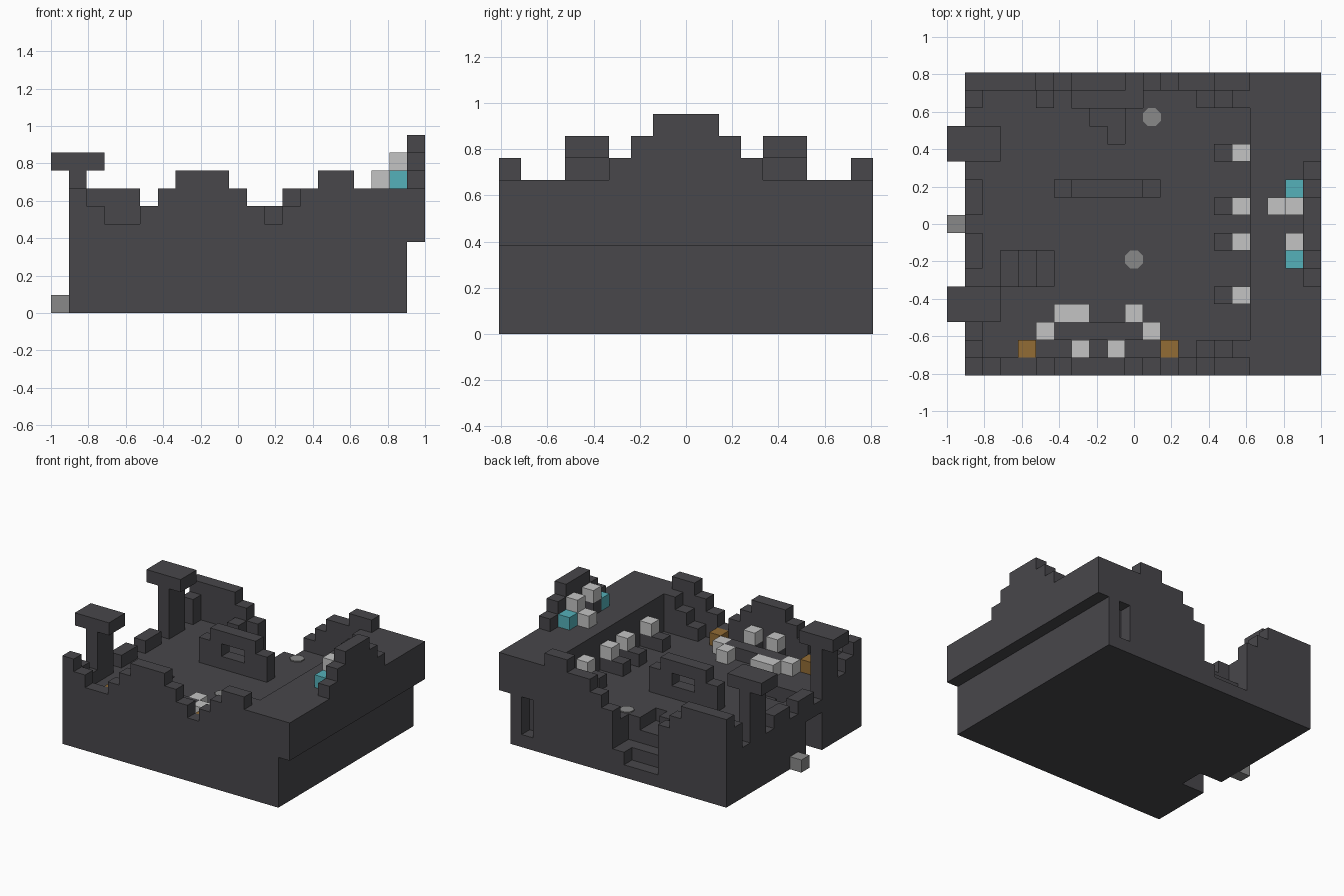
import bpy, bmesh
from mathutils import Matrix, Vector

if "Cube" in bpy.data.objects:
    bpy.data.objects.remove(bpy.data.objects["Cube"], do_unlink=True)

U = 2 / 21                       # one building block
ORIGIN = Vector((-10.5, -8.5, 0))


def material(name, rgb):
    m = bpy.data.materials.new(name)
    m.use_nodes = True
    m.diffuse_color = (*rgb, 1)
    m.node_tree.nodes["Principled BSDF"].inputs["Base Color"].default_value = (*rgb, 1)
    return m


DARK = material("charcoal", (0.065, 0.063, 0.07))
LIGHT = material("light grey", (0.55, 0.55, 0.55))
MID = material("mid grey", (0.25, 0.25, 0.25))
TEAL = material("teal", (0.09, 0.44, 0.49))
AMBER = material("amber", (0.29, 0.15, 0.035))


def add_box(bm, lo, hi):
    lo, hi = Vector(lo), Vector(hi)
    size = (hi - lo) * U
    mid = ((lo + hi) / 2 + ORIGIN) * U
    bmesh.ops.create_cube(bm, size=1, matrix=Matrix.Translation(mid) @ Matrix.Diagonal((*size, 1)))


def finish(name, bm, mat):
    mesh = bpy.data.meshes.new(name)
    bm.to_mesh(mesh)
    bm.free()
    mesh.materials.append(mat)
    ob = bpy.data.objects.new(name, mesh)
    bpy.context.collection.objects.link(ob)
    return ob


def boxes(name, mat, *corners):
    """Boxes given by low and high corners, in block units."""
    bm = bmesh.new()
    for lo, hi in corners:
        add_box(bm, lo, hi)
    return finish(name, bm, mat)


def blocks(name, mat, *cells):
    """Single blocks given by their low corner."""
    return boxes(name, mat, *[(c, [v + 1 for v in c]) for c in cells])


def stepped_wall(name, start, heights, axis, row, base=4):
    """One-block-thick wall whose top follows a list of heights."""
    bm = bmesh.new()
    a = 0
    while a < len(heights):
        b = a
        while b < len(heights) and heights[b] == heights[a]:
            b += 1
        if heights[a] > base:
            lo, hi = (start + a, row), (start + b, row + 1)
            if axis == "y":
                lo, hi = lo[::-1], hi[::-1]
            add_box(bm, (*lo, base), (*hi, heights[a]))
        a = b
    return finish(name, bm, DARK)


def cut(target, lo, hi):
    cutter = boxes("cutter", DARK, (lo, hi))
    cutter.hide_render = True
    mod = target.modifiers.new("cut", "BOOLEAN")
    mod.operation = "DIFFERENCE"
    mod.solver = "EXACT"
    mod.object = cutter
    bpy.context.view_layer.objects.active = target
    bpy.ops.object.modifier_apply(modifier=mod.name)
    bpy.data.objects.remove(cutter, do_unlink=True)


# Main block with the entrance, its stair, the broken rear and the rear slot
base = boxes("base", DARK, ((1, 0, 0), (20, 17, 4)))
cut(base, (0, 5, -1), (3, 7, 3))
for step in range(3):
    cut(base, (3 + step, 5, 1 + step), (4 + step, 7, 5))
cut(base, (7, 16, 1), (10, 18, 5))
cut(base, (10, 16, 2), (11, 18, 5))
cut(base, (7, 15, 2), (11, 16, 5))
cut(base, (8, 14, 3), (10, 15, 5))
cut(base, (9, 13, 3), (10, 14, 5))
cut(base, (18, 16, 1), (19, 18, 4))

# Raised deck overhanging the left side
boxes("deck", DARK, ((17, 0, 4), (21, 17, 7)))

# Crumbling outer walls
stepped_wall("front_wall", 1, [7, 6, 5, 5, 6, 7, 8, 8, 8, 7, 6, 5, 6, 7, 8, 8], "x", 0)
stepped_wall("back_wall", 1, [7, 7, 7, 7, 6, 5, 4, 4, 4, 4, 5, 6, 7, 7, 8, 8], "x", 16)
stepped_wall("side_wall", 1, [6, 5, 4, 4, 4, 5, 5, 4, 5, 5, 4, 4, 4, 4, 6], "y", 1)
stepped_wall("deck_screen", 5, [8, 9, 10, 10, 10, 9, 8], "y", 20, base=7)

# Stairs from the floor to the deck, and one loose block
for label, row in (("front", 1), ("back", 15)):
    stepped_wall(label + "_deck_stairs", 14, [5, 6, 7], "x", row)
blocks("rubble_block", DARK, (5, 15, 4))

# T-shaped towers on the side wall
for label, row in (("front", 3), ("back", 12)):
    boxes(label + "_tower", DARK,
          ((1, row, 4), (2, row + 2, 8)), ((0, row, 8), (3, row + 2, 9)))

# Upright frame with a window in the middle of the floor
boxes("window_frame", DARK,
      ((6, 10, 4), (7, 11, 6)), ((11, 10, 4), (12, 11, 6)),
      ((7, 10, 4), (8, 11, 7)), ((10, 10, 4), (11, 11, 7)),
      ((8, 10, 4), (10, 11, 5)), ((8, 10, 6), (10, 11, 7)))

# Row of consoles facing the deck
for n, row in enumerate((4, 7, 9, 12)):
    boxes(f"console_base_{n}", DARK, ((15, row, 4), (17, row + 1, 5)))
    blocks(f"console_top_{n}", LIGHT, (16, row, 5))

# Table and seats by the front wall
boxes("table", DARK, ((6, 2, 4), (11, 3, 5)))
for n, col in enumerate((7, 9)):
    blocks(f"high_seat_base_{n}", DARK, (col, 1, 4))
    blocks(f"high_seat_{n}", LIGHT, (col, 1, 5))
blocks("low_seats", LIGHT, (5, 2, 4), (11, 2, 4), (10, 3, 4))
boxes("bench", LIGHT, ((6, 3, 4), (8, 4, 5)))
blocks("amber_lamps", AMBER, (4, 1, 4), (12, 1, 4))

# Deck furniture
blocks("deck_chair_bases", DARK, (19, 7, 7), (19, 9, 7))
blocks("deck_chairs", LIGHT, (19, 7, 8), (19, 9, 8), (18, 9, 7))
blocks("teal_panels", TEAL, (19, 6, 7), (19, 10, 7))

# Doorstep block and round floor plates
blocks("doorstep", MID, (0, 8, 0))
for n, (x, y) in enumerate(((11.5, 14.5), (10.5, 6.5))):
    bm = bmesh.new()
    bmesh.ops.create_cone(
        bm, cap_ends=True, segments=8, radius1=0.052, radius2=0.052, depth=0.008,
        matrix=Matrix.Translation((Vector((x, y, 4)) + ORIGIN) * U + Vector((0, 0, 0.004)))
        @ Matrix.Rotation(0.3927, 4, "Z"))
    finish(f"floor_plate_{n}", bm, MID)
